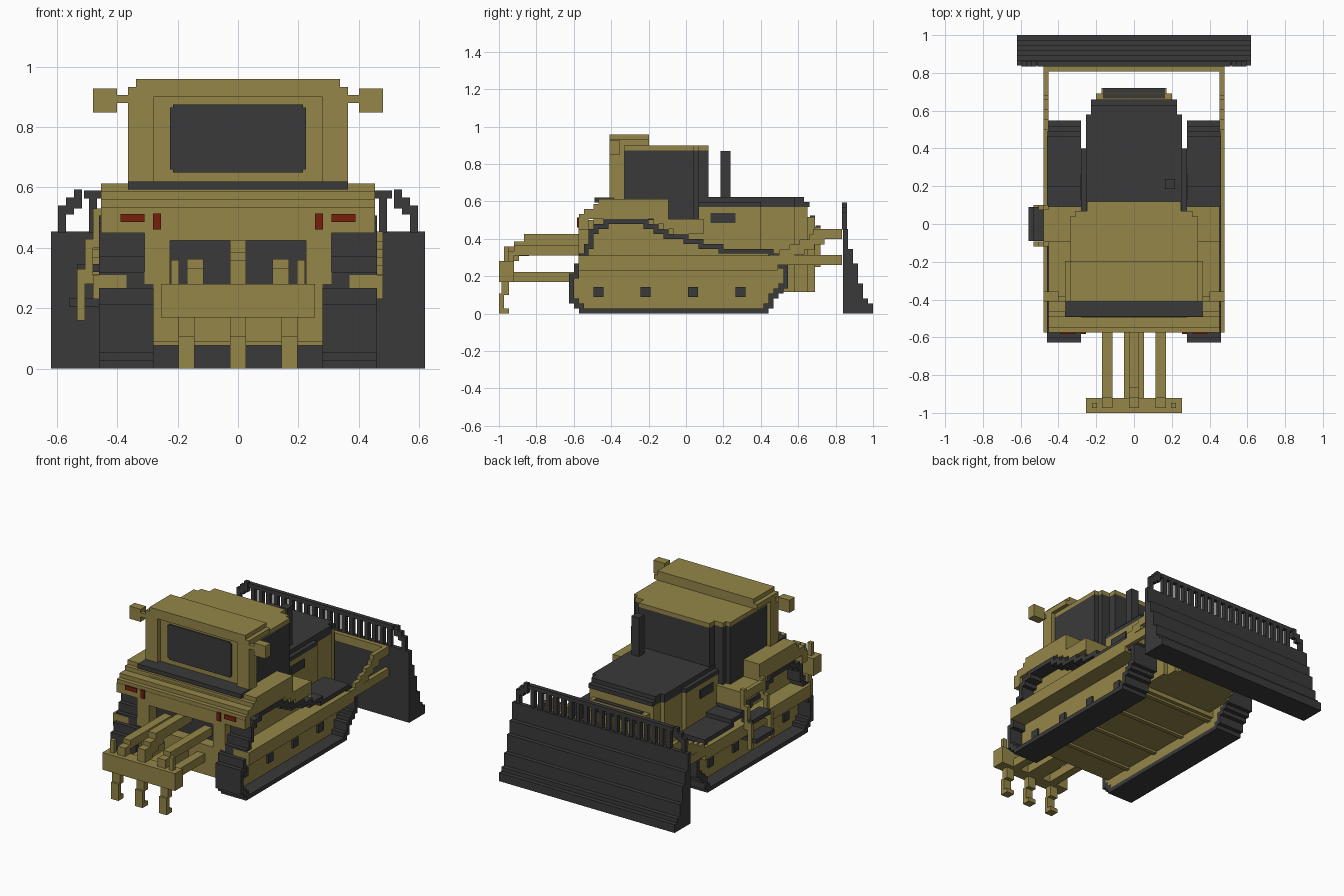
import bpy
import bmesh

# Shared dimensions: block size, half widths, heights and lengths
BLOCK = 2 / 75
INNER, FRAME, SIDE, CAB_HALF, BLADE_HALF = .28, .37, .453, .365, .62
BELLY, HOOD, DECK, ROOF = .09, .57, .62, .873
REAR, CAB_REAR, BLADE = -.575, -.41, .835
SKIN = BLOCK / 4

cube = bpy.data.objects.get("Cube")
if cube:
    bpy.data.objects.remove(cube, do_unlink=True)


def material(name, red, green, blue):
    mat = bpy.data.materials.new(name)
    mat.use_nodes = True
    colour = (red, green, blue, 1)
    mat.diffuse_color = colour
    mat.node_tree.nodes["Principled BSDF"].inputs["Base Color"].default_value = colour
    return mat


TAN = material("ochre paint", .295, .236, .065)
DARK = material("charcoal", .042, .042, .042)
RED = material("red lamp", .18, .015, .003)


def both(half):
    """Span centred on zero."""
    return (-half, half)


def run(start, blocks=1):
    """Span that is a number of blocks long."""
    return (start, start + blocks * BLOCK)


def part(name, mat, *boxes, mirror=False):
    """One mesh made of boxes, each given as its x, y and z spans."""
    bm = bmesh.new()
    for spans in boxes:
        for side in ((1, -1) if mirror else (1,)):
            made = bmesh.ops.create_cube(bm, size=1)
            for vert in made["verts"]:
                vert.co = [span[int(c > 0)] for span, c in zip(spans, vert.co)]
                vert.co.x *= side
    bmesh.ops.recalc_face_normals(bm, faces=bm.faces)
    mesh = bpy.data.meshes.new(name)
    bm.to_mesh(mesh)
    bm.free()
    mesh.materials.append(mat)
    obj = bpy.data.objects.new(name, mesh)
    bpy.context.collection.objects.link(obj)


def snap(y):
    return round((y + 1) / BLOCK) * BLOCK - 1


def stepped(outline):
    """Rows of blocks that fill a (y, z) outline, as {row: y span}."""
    rows = {}
    for row in range(round(DECK / BLOCK)):
        z = (row + .5) * BLOCK
        hits = [ya + (yb - ya) * (z - za) / (zb - za)
                for (ya, za), (yb, zb) in zip(outline, outline[1:] + outline[:1])
                if (za > z) != (zb > z)]
        if hits:
            rows[row] = (snap(min(hits)), snap(max(hits)))
    return rows


def slab(x_span, rows):
    return [(x_span, y_span, run(row * BLOCK)) for row, y_span in rows.items()]


# Tracks: the belt is the outer ring of blocks, the recessed frame is the rest
track = stepped([(-.55, 0), (-.64, .06), (-.63, .17), (-.5, .46), (-.41, .51), (-.22, .51),
                 (-.08, .44), (.2, .36), (.44, .35), (.54, .25), (.54, .14), (.42, 0)])
frame, belt = {}, []
wide = (INNER, SIDE + SKIN)
for row, (back, front) in track.items():
    height = run(row * BLOCK)
    if row - 1 in track and row + 1 in track:
        near = [track[row + step] for step in (-1, 0, 1)]
        start = max(span[0] for span in near) + BLOCK
        end = min(span[1] for span in near) - BLOCK
        if start < end:
            frame[row] = (start, end)
            belt += [(wide, (back, start), height), (wide, (end, front), height)]
            continue
    belt.append((wide, (back, front), height))
part("track_belts", DARK, *belt, mirror=True)
part("track_frames", TAN, *slab((INNER, FRAME), frame), mirror=True)
part("roller_hubs", DARK,
     *[((INNER, FRAME + BLOCK / 2), run(-.495 + i * .253, 2), run(BELLY, 2)) for i in range(4)],
     mirror=True)

# Push beams, and lift arms that climb in steps to the blade
rail = run(SIDE)
part("push_beams", TAN, ((FRAME, rail[1]), (REAR, .49), run(.23, 3)),
     (rail, (.45, BLADE), run(.26, 2)), mirror=True)
part("lift_arms", TAN,
     *[(rail, run(.5 + 2 * i * BLOCK, 3), run(.29 + i * BLOCK, 2)) for i in range(4)],
     (rail, (.68, BLADE), run(.4, 2)), mirror=True)
part("blade_crossbar", TAN, (both(SIDE), (BLADE - BLOCK, BLADE), run(.4, 2)))

# Hull: each section of the nose is one block narrower
recess = REAR + 3 * BLOCK
nose = ((.4, 0), (.58, 1), (.65, 1), (.69, 1), (.72, 6))
part("hull", TAN,
     *[(both(INNER - i * BLOCK), (recess, front),
        (BELLY + lift * BLOCK, HOOD - 2 * max(0, i - 2) * BLOCK))
       for i, (front, lift) in enumerate(nose)])
part("hull_sill", TAN, (both(INNER), (REAR, recess), (BELLY, INNER)))
part("hull_lintel", TAN, (both(.31), (REAR, recess), (.425, .5)))
part("recess_cheeks", TAN, ((.225, .31), (REAR, recess), (INNER, .43)), mirror=True)
part("recess_panel", DARK, (both(.225), (recess - SKIN, recess), (INNER, .43)))
part("belly_ribs", TAN,
     *[(both(INNER), run(-.4 + i / 4), (BELLY - BLOCK / 2, BELLY + SKIN)) for i in range(4)])

# Hood, grille plates, vents and exhaust
part("hood", DARK,
     (both(INNER), (0, .4), run(HOOD)),
     (both(INNER - BLOCK), (0, .58), run(HOOD, 2)),
     (both(INNER - 2 * BLOCK), (.5, .63), run(HOOD, 2)),
     (both(INNER - 2 * BLOCK), (.6, .66), run(HOOD)))
part("grille_plates", DARK,
     *[(both(.165), run(nose[i][0] - BLOCK, 1), run(HOOD - 2 * (i - 2) * BLOCK, .25))
       for i in (3, 4)])
part("side_vents", DARK, ((INNER, INNER + SKIN), run(.13, 5), run(.485, 2)), mirror=True)
part("exhaust_pipe", DARK, (run(.165, 2), run(.185, 2), (HOOD, .87)))

# Deck with a stepped tail, fenders and lamps
full = both(SIDE)
part("deck", TAN, *slab(full, stepped(
    [(REAR, .5), (REAR, .53), (-.43, DECK), (-.1, DECK), (-.1, .5)])))
part("deck_tail", TAN, (full, run(REAR, 2), (.45, .51)))
part("fenders", TAN, *slab((INNER - BLOCK, SIDE), stepped(
    [(-.22, .51), (-.06, .44), (.1, .41), (.1, .51)])), mirror=True)
part("deck_plate", DARK, (both(CAB_HALF), (-.49, CAB_REAR + BLOCK), run(DECK - BLOCK)))
lamp_face = (REAR - SKIN, REAR + BLOCK)
part("tail_lamps", RED,
     (run(.31, 3), lamp_face, run(.485)),
     (run(.255), lamp_face, run(.46, 2)), mirror=True)

# Cab: glass and roof share a plan that tapers to the front
plan = [(both(half), (CAB_REAR + 2 * BLOCK, front))
        for half, front in ((.34, .04), (.31, .07), (.25, .12))]
part("cab_glass", DARK, *[(x, y, (.5, ROOF)) for x, y in plan])
part("cab_roof", TAN, *[(x, y, run(ROOF)) for x, y in plan])
part("roof_hump", TAN,
     (both(CAB_HALF), run(CAB_REAR, 8), (ROOF + BLOCK, .932)),
     (both(CAB_HALF - BLOCK), run(CAB_REAR, 8), run(.932)))
wall = CAB_REAR + BLOCK
part("cab_wall", TAN, (both(CAB_HALF), run(wall, 2), (DECK - BLOCK, .91)))
part("cab_pillars", TAN, ((INNER, CAB_HALF), run(CAB_REAR, 2), (DECK, .91)), mirror=True)
pane = (wall - SKIN, wall)
part("cab_window", DARK, (both(.225), pane, (.66, .865)), (both(.215), pane, (.65, .875)))
part("work_lamps", TAN,
     (run(.4, 3), run(CAB_REAR, 2), run(.848, 3)),
     (run(CAB_HALF, 2), run(CAB_REAR), run(.88)), mirror=True)

# Blade with a stepped face, and a slotted guard along its top
part("blade", DARK, *slab(both(BLADE_HALF), stepped(
    [(BLADE, 0), (BLADE, .45), (.865, .45), (.88, .35), (.95, .1), (1, .03), (1, 0)])))
guard = run(BLADE)
slots = (.45, HOOD)
part("guard_bars", DARK, *[(run((2 * i - .5) * BLOCK), guard, slots) for i in range(-9, 10)])
part("guard_rail", DARK, (both(.51), guard, run(HOOD - SKIN)))
part("guard_ends", DARK,
     *[(run(HOOD - i * BLOCK), guard, (bottom, .54 + i * BLOCK))
       for i, bottom in enumerate((.45, .51, .53))], mirror=True)

# Ripper: arms, beam, pins and three hooked shanks
TIP = -1
arm = run(.115, 2)
part("ripper_arms", TAN,
     (arm, (TIP + 3 * BLOCK, recess), run(.31, 2)),
     (arm, (TIP + 2 * BLOCK, recess), run(.17, 2)),
     (arm, run(TIP + BLOCK, 2), run(INNER, 2)), mirror=True)
part("ripper_centre_arm", TAN,
     *[(both(BLOCK), run(TIP + (1 + 2 * i) * BLOCK, 3), run(INNER + i * BLOCK, 3)) for i in range(3)],
     (both(BLOCK), (TIP + 5 * BLOCK, recess), (.36, .425)),
     (both(2 * BLOCK), (TIP + 2 * BLOCK, recess), run(.17, 2)))
part("ripper_beam", TAN, (both(.255), run(TIP, 3), (.17, INNER)))
part("ripper_pins", TAN, (run(.195), run(TIP + BLOCK), run(INNER, 3)), mirror=True)
for name, centre in (("left", .17), ("middle", 0), ("right", -.17)):
    across = run(centre - BLOCK, 2)
    part(name + "_shank", TAN,
         (across, run(TIP + BLOCK / 2, 3 / 2), run(.1, 3)),
         (across, run(TIP), run(0, 4)),
         (across, run(TIP, 2), run(0)))

# Access ladder on the right side
part("ladder_rails", TAN,
     *[(run(-SIDE - (i + 1) * BLOCK), run(y), (.4 - .12 * i, .53 - .1 * i))
       for i in range(3) for y in (-.12, .075)])
part("ladder_platform", TAN, (run(-SIDE - BLOCK), (-.12, .1), run(.46, 2)))
part("ladder_treads", DARK,
     *[(run(-SIDE - i * BLOCK, i), both(BELLY), run(z)) for i, z in ((4, .205), (3, .32))])
